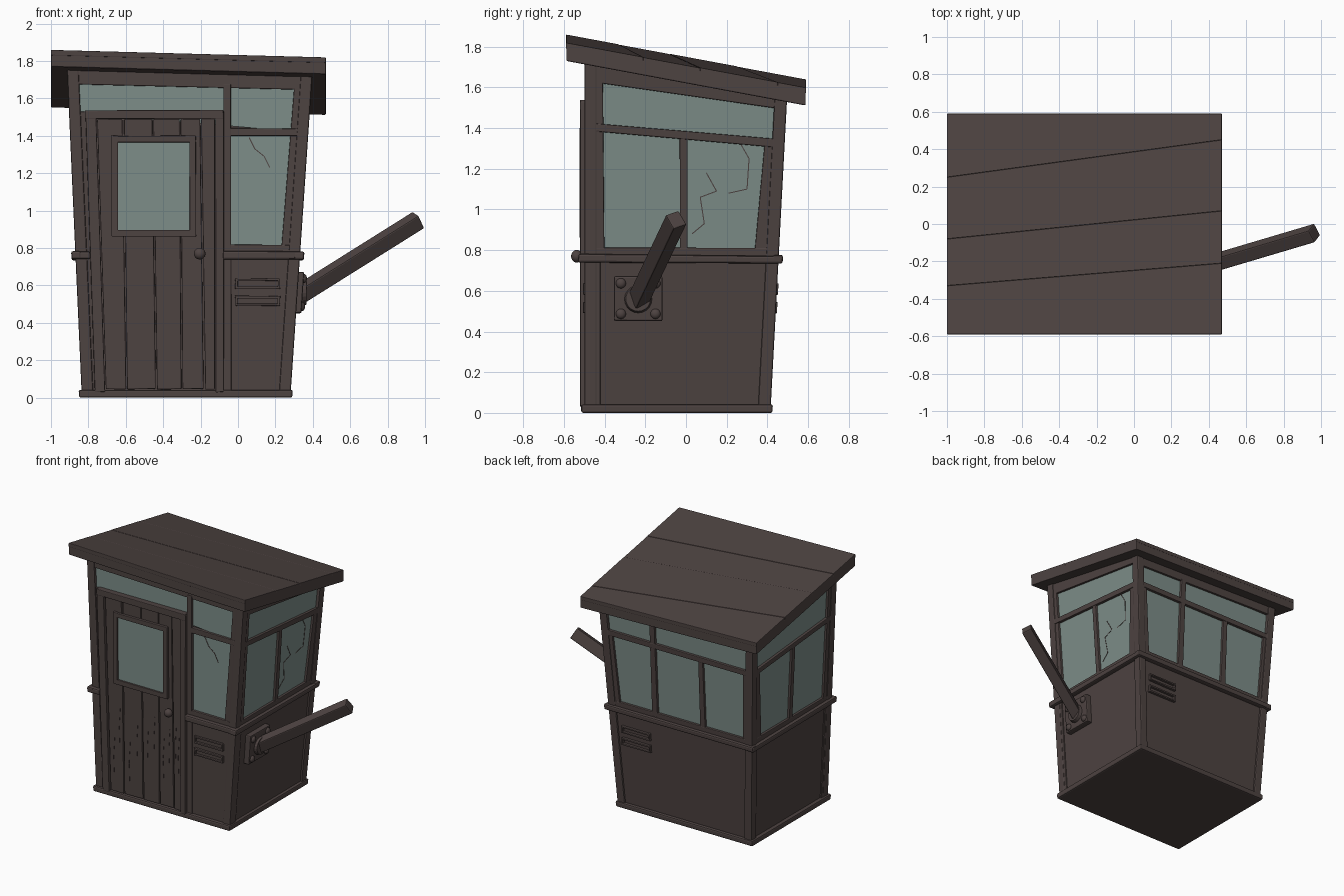
import bpy, bmesh, math, random
from mathutils import Vector, Matrix

if "Cube" in bpy.data.objects:
    bpy.data.objects.remove(bpy.data.objects["Cube"])

random.seed(4)


def material(name, rgb):
    m = bpy.data.materials.new(name)
    m.diffuse_color = (*rgb, 1)
    m.use_nodes = True
    m.node_tree.nodes["Principled BSDF"].inputs["Base Color"].default_value = m.diffuse_color
    return m


WOOD = material("dark_wood", (0.075, 0.056, 0.053))
GLASS = material("dusty_glass", (0.205, 0.27, 0.25))


# Flaring wall positions at height z, and the tilted roof
def x_left(z): return -0.835 - 0.045 * z
def x_right(z): return 0.28 + 0.068 * z
def y_front(z): return -0.50
def y_back(z): return 0.415 + 0.053 * z
def roof_top(x, y): return 1.86 - 0.0272 * (x + 1) - 0.186 * (y + 0.59)
def roof_under(x, y): return roof_top(x, y) - 0.09


def on_wall(wall, u, z, d):
    """Point on a wall: u runs along it, d is outward distance."""
    return {"front": (u, y_front(z) - d, z), "back": (u, y_back(z) + d, z),
            "left": (x_left(z) - d, u, z), "right": (x_right(z) + d, u, z)}[wall]


def finish(name, bm, mat, bevel=0.0, smooth=False):
    bmesh.ops.recalc_face_normals(bm, faces=bm.faces)
    me = bpy.data.meshes.new(name)
    bm.to_mesh(me)
    bm.free()
    me.materials.append(mat)
    for p in me.polygons:
        p.use_smooth = smooth
    ob = bpy.data.objects.new(name, me)
    bpy.context.collection.objects.link(ob)
    if bevel:
        mod = ob.modifiers.new("worn_edges", "BEVEL")
        mod.width = bevel
        mod.segments = 2
    return ob


def prism(name, low, high, mat=WOOD, bevel=0.005):
    """Solid between two matching loops of points."""
    bm = bmesh.new()
    a = [bm.verts.new(p) for p in low]
    b = [bm.verts.new(p) for p in high]
    bm.faces.new(a)
    bm.faces.new(b)
    n = len(a)
    for i in range(n):
        bm.faces.new((a[i], a[(i + 1) % n], b[(i + 1) % n], b[i]))
    return finish(name, bm, mat, bevel)


def slab(name, wall, quad, d0, d1, mat=WOOD, bevel=0.005, wear=0.002):
    pts = [(u + random.uniform(-wear, wear), z + random.uniform(-wear, wear)) for u, z in quad]
    return prism(name, [on_wall(wall, u, z, d0) for u, z in pts],
                 [on_wall(wall, u, z, d1) for u, z in pts], mat, bevel)


def rect(u0, u1, z0, z1): return [(u0, z0), (u1, z0), (u1, z1), (u0, z1)]


def frame(name, wall, u0, u1, z0, z1, w, d0, d1):
    for side, r in (("left", rect(u0, u0 + w, z0, z1)), ("right", rect(u1 - w, u1, z0, z1)),
                    ("bottom", rect(u0, u1, z0, z0 + w)), ("top", rect(u0, u1, z1 - w, z1))):
        slab(f"{name}_{side}", wall, r, d0, d1, bevel=0.004)


def crack(name, wall, pts, d, w=0.005):
    for (u0, z0), (u1, z1) in zip(pts, pts[1:]):
        o = Vector((z0 - z1, u1 - u0)).normalized() * w / 2
        q = [(u0 - o.x, z0 - o.y), (u1 - o.x, z1 - o.y), (u1 + o.x, z1 + o.y), (u0 + o.x, z0 + o.y)]
        slab(name, wall, q, d, d + 0.002, bevel=0, wear=0)


# Solid body core just behind the cladding
def ring(z, inset):
    out = []
    for fx, sx in ((x_left, 1), (x_right, -1)):
        for fy, sy in ((y_front, 1), (y_back, -1)):
            zz = z
            if z > 1:
                zz = roof_under(fx(1.6), fy(1.6)) + 0.015
            out.append((fx(zz) + sx * inset, fy(zz) + sy * inset, zz))
    return [out[0], out[1], out[3], out[2]]


prism("body_core", ring(0.02, 0.03), ring(1.6, 0.03), bevel=0)
prism("base_trim", [(-0.85, -0.515, 0), (0.29, -0.515, 0), (0.29, 0.425, 0), (-0.85, 0.425, 0)],
      [(-0.852, -0.515, 0.042), (0.293, -0.515, 0.042), (0.293, 0.427, 0.042), (-0.852, 0.427, 0.042)],
      bevel=0.01)

# Corner posts
for nx, fx, sx in (("left", x_left, 1), ("right", x_right, -1)):
    for ny, fy, sy in (("front", y_front, 1), ("back", y_back, -1)):
        loops = []
        for z in (0.03, roof_under(fx(1.6), fy(1.6)) + 0.02):
            x, y, t = fx(z), fy(z), 0.062
            loops.append([(x, y, z), (x + sx * t, y, z), (x + sx * t, y + sy * t, z), (x, y + sy * t, z)])
        prism(f"{ny}_{nx}_post", *loops, bevel=0.008)

# Side walls: lower panel, rail, glazing and bars
for s in ("left", "right"):
    xs = x_right(1.6) if s == "right" else x_left(1.6)
    roof = [roof_under(xs, y) + 0.015 for y in (-0.45, 0.46)]
    lift = 0.0 if s == "right" else 0.025
    slab(f"{s}_lower_panel", s, [(-0.43, 0.03), (0.36, 0.03), (0.40, 0.75), (-0.43, 0.75)], -0.03, -0.013)
    slab(f"{s}_panel_batten", s, rect(-0.45, -0.42, 0.03, 0.75), -0.03, -0.004)
    slab(f"{s}_rail", s, [(-0.53, 0.74), (0.472, 0.735), (0.474, 0.772), (-0.53, 0.782)], -0.03, 0.022, bevel=0.01)
    slab(f"{s}_glass", s, [(-0.45, 0.78), (0.42, 0.78), (0.45, 1.52), (-0.45, 1.66)], -0.03, -0.022, GLASS, 0)
    slab(f"{s}_sill", s, rect(-0.45, 0.42, 0.77, 0.812), -0.03, -0.004)
    slab(f"{s}_top_beam", s, [(-0.45, 1.625 + lift), (0.46, 1.495 + lift), (0.46, roof[1]), (-0.45, roof[0])], -0.03, -0.006)
    slab(f"{s}_transom_bar", s, [(-0.45, 1.385), (0.45, 1.305), (0.45, 1.345), (-0.45, 1.425)], -0.03, -0.002)
    slab(f"{s}_middle_bar", s, rect(-0.032, 0.006, 0.78, 1.37), -0.03, -0.005)
    slab(f"{s}_front_stile", s, [(-0.45, 0.78), (-0.40, 0.78), (-0.41, 1.65), (-0.45, 1.65)], -0.03, -0.006)
    slab(f"{s}_back_stile", s, [(0.335, 0.78), (0.42, 0.78), (0.45, 1.33), (0.388, 1.33)], -0.03, -0.006)

# Back wall
roof = [roof_under(x, 0.5) + 0.015 for x in (-0.87, 0.35)]
slab("back_lower_panel", "back", [(-0.79, 0.03), (0.24, 0.03), (0.28, 0.75), (-0.82, 0.75)], -0.03, -0.013)
slab("back_rail", "back", [(-0.89, 0.737), (0.353, 0.735), (0.355, 0.775), (-0.89, 0.775)], -0.03, 0.021, bevel=0.01)
slab("back_glass", "back", [(-0.82, 0.78), (0.29, 0.78), (0.34, 1.5), (-0.86, 1.5)], -0.03, -0.022, GLASS, 0)
slab("back_sill", "back", rect(-0.82, 0.29, 0.77, 0.812), -0.03, -0.004)
slab("back_top_beam", "back", [(-0.87, 1.505), (0.35, 1.475), (0.35, roof[1]), (-0.87, roof[0])], -0.03, -0.006)
slab("back_transom_bar", "back", rect(-0.85, 0.33, 1.305, 1.345), -0.03, -0.002)
slab("back_tall_mullion", "back", rect(-0.08, -0.035, 0.78, 1.5), -0.03, -0.003)
slab("back_short_mullion", "back", rect(-0.475, -0.435, 0.78, 1.32), -0.03, -0.005)
slab("back_left_stile", "back", [(-0.82, 0.78), (-0.785, 0.78), (-0.81, 1.32), (-0.85, 1.32)], -0.03, -0.006)
slab("back_right_stile", "back", [(0.235, 0.78), (0.29, 0.78), (0.32, 1.32), (0.28, 1.32)], -0.03, -0.006)

# Front wall
roof = [roof_under(x, -0.5) + 0.015 for x in (-0.87, 0.36)]
slab("front_top_beam", "front", [(-0.87, 1.675), (0.36, 1.645), (0.36, roof[1]), (-0.87, roof[0])], -0.03, -0.006)
slab("front_transom_glass", "front", [(-0.86, 1.52), (0.335, 1.42), (0.34, 1.67), (-0.87, 1.69)], -0.03, -0.02, GLASS, 0)
slab("front_window_glass", "front", [(-0.05, 0.78), (0.28, 0.78), (0.32, 1.42), (-0.05, 1.42)], -0.03, -0.021, GLASS, 0)
slab("front_divider_post", "front", rect(-0.08, -0.036, 0.03, 1.68), -0.03, -0.002)
slab("front_transom_bar", "front", rect(-0.05, 0.33, 1.40, 1.44), -0.03, -0.003)
slab("front_sill", "front", rect(-0.05, 0.28, 0.77, 0.818), -0.03, -0.003)
slab("front_window_stile", "front", [(0.23, 0.79), (0.285, 0.79), (0.34, 1.66), (0.30, 1.66)], -0.03, -0.006)
slab("front_lower_panel", "front", [(-0.04, 0.03), (0.23, 0.03), (0.275, 0.75), (-0.04, 0.75)], -0.03, -0.01)
slab("front_left_panel", "front", [(-0.79, 0.03), (-0.74, 0.03), (-0.80, 1.53), (-0.86, 1.53)], -0.03, -0.01)
slab("front_left_rail", "front", rect(-0.89, -0.79, 0.74, 0.782), -0.03, 0.026, bevel=0.01)
slab("front_right_rail", "front", rect(-0.08, 0.352, 0.74, 0.782), -0.03, 0.026, bevel=0.01)

# Vents, front and back
for wall in ("front", "back"):
    for z in (0.49, 0.582):
        frame(f"{wall}_vent", wall, -0.015, 0.225, z, z + 0.054, 0.013, -0.02, 0.006)

# Door frame and planks
slab("door_left_jamb", "front", [(-0.765, 0.03), (-0.71, 0.03), (-0.76, 1.53), (-0.815, 1.53)], -0.03, 0.02)
slab("door_right_jamb", "front", rect(-0.12, -0.076, 0.03, 1.53), -0.03, 0.02)
slab("door_lintel", "front", rect(-0.82, -0.076, 1.49, 1.537), -0.03, 0.022)
bottoms = [-0.71, -0.595, -0.435, -0.30, -0.18, -0.12]
tops = [-0.757, -0.615, -0.455, -0.31, -0.20, -0.12]
for i in range(5):
    g = 0.004
    slab("door_plank", "front", [(bottoms[i] + g, 0.045), (bottoms[i + 1] - g, 0.045),
                                 (tops[i + 1] - g, 1.49), (tops[i] + g, 1.49)],
         -0.03, 0.006 + random.uniform(-0.002, 0.002))
    # Wood splits in each plank
    for k in range(2):
        u = bottoms[i] + (bottoms[i + 1] - bottoms[i]) * (0.3 + 0.4 * k)
        z = random.uniform(0.08, 0.4)
        crack("plank_split", "front", [(u, z), (u - 0.006, z + 0.14), (u + 0.004, z + 0.3)], 0.008, 0.004)
slab("door_window_glass", "front", rect(-0.65, -0.25, 0.885, 1.375), 0.0, 0.011, GLASS, 0)
frame("door_window_frame", "front", -0.675, -0.225, 0.862, 1.40, 0.034, 0.0, 0.024)

# Cracks in the panes
crack("front_pane_crack", "front", [(0.06, 1.39), (0.09, 1.33), (0.14, 1.29), (0.17, 1.23)], -0.021)
crack("right_pane_crack", "right", [(0.27, 1.32), (0.31, 1.25), (0.30, 1.10), (0.21, 1.08)], -0.022)
crack("right_pane_crack", "right", [(0.10, 1.18), (0.15, 1.09), (0.07, 1.06), (0.09, 0.93), (0.03, 0.88)], -0.022)

# Roof: one deck with four tapering boards on top
edges_l = [-0.59, -0.33, -0.08, 0.25, 0.59]
edges_r = [-0.59, -0.21, 0.07, 0.45, 0.59]


def roof_board(name, quad, t0, t1, bevel):
    prism(name, [(x, y, roof_top(x, y) - t0) for x, y in quad],
          [(x, y, roof_top(x, y) - t1) for x, y in quad], WOOD, bevel)


roof_board("roof_deck", [(-1, -0.588), (0.47, -0.588), (0.47, 0.588), (-1, 0.588)], 0.09, 0.015, 0.006)
for i in range(4):
    roof_board("roof_board", [(-1, edges_l[i]), (0.47, edges_r[i]), (0.47, edges_r[i + 1]), (-1, edges_l[i + 1])],
               0.03, 0.0015 * (i % 2), 0.004)


# Round fittings: knob, bolts, pivot
def ball(name, loc, r, squash):
    bm = bmesh.new()
    bmesh.ops.create_uvsphere(bm, u_segments=16, v_segments=10, radius=r)
    bmesh.ops.transform(bm, matrix=Matrix.Translation(loc) @ Matrix.Diagonal((*squash, 1)), verts=bm.verts)
    finish(name, bm, WOOD, smooth=True)


ball("door_knob", (-0.205, -0.537, 0.77), 0.031, (1, 0.9, 1))
slab("barrier_mount_plate", "right", rect(-0.355, -0.115, 0.452, 0.672), -0.03, 0.028, bevel=0.008)
for y in (-0.32, -0.15):
    for z in (0.487, 0.637):
        ball("mount_bolt", (x_right(z) + 0.027, y, z), 0.025, (0.75, 1, 1))
bm = bmesh.new()
bmesh.ops.create_cone(bm, cap_ends=True, segments=20, radius1=0.07, radius2=0.062, depth=0.03)
bmesh.ops.transform(bm, verts=bm.verts,
                    matrix=Matrix.Translation((0.352, -0.235, 0.56)) @ Matrix.Rotation(math.pi / 2, 4, "Y"))
finish("barrier_pivot", bm, WOOD, 0.004)

# Barrier arm
a, b = Vector((0.335, -0.235, 0.555)), Vector((0.965, -0.048, 0.95))
rot = (b - a).to_track_quat("Z", "Y").to_matrix().to_4x4() @ Matrix.Rotation(0.35, 4, "Z")
bm = bmesh.new()
bmesh.ops.create_cube(bm, size=1)
bmesh.ops.transform(bm, verts=bm.verts, matrix=Matrix.Translation((a + b) / 2) @ rot
                    @ Matrix.Diagonal((0.075, 0.085, (b - a).length, 1)))
finish("barrier_arm", bm, WOOD, 0.007)
